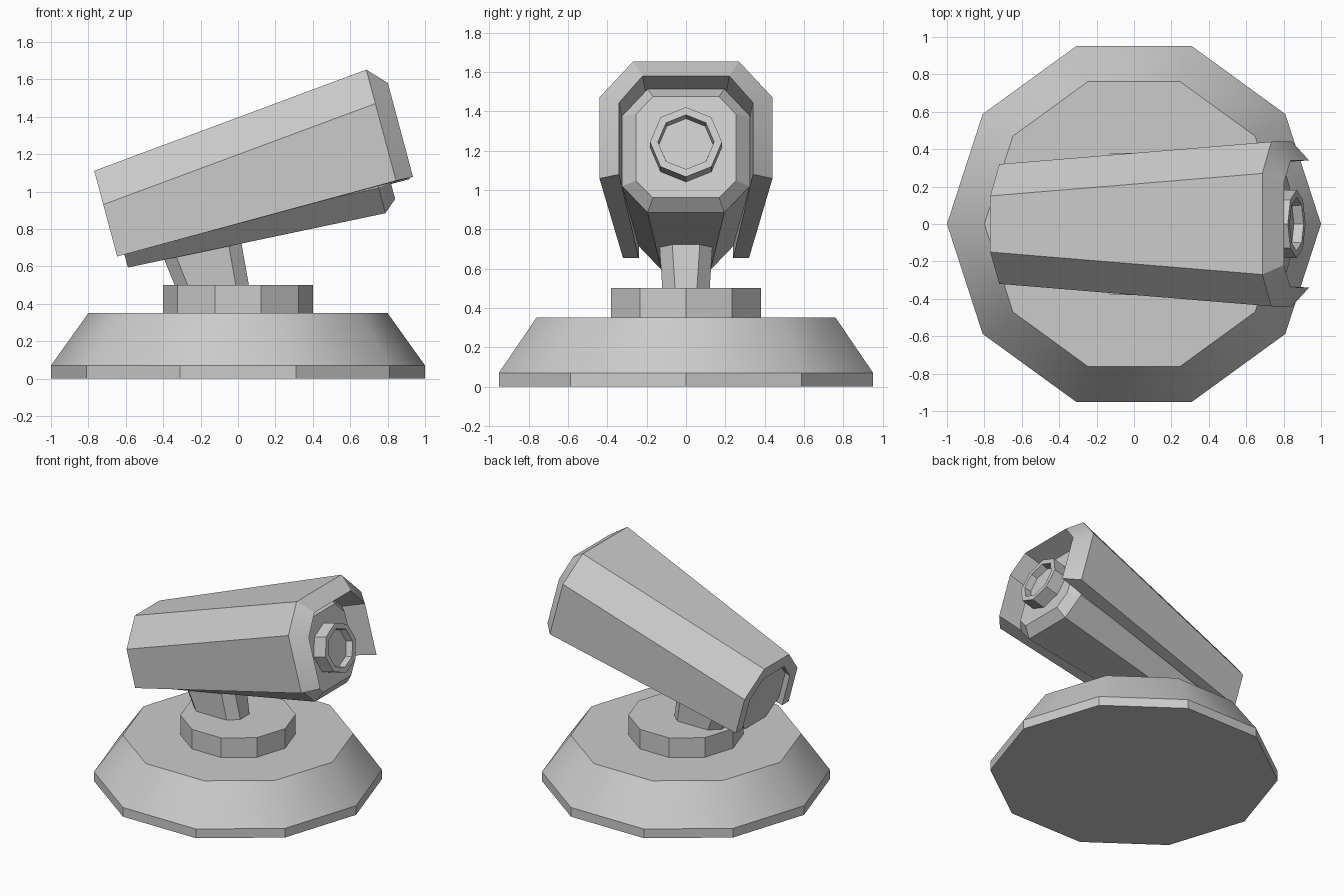
import bpy, bmesh, math
from mathutils import Vector

if "Cube" in bpy.data.objects:
    bpy.data.objects.remove(bpy.data.objects["Cube"])

TILT = math.radians(15)
C, S = math.cos(TILT), math.sin(TILT)


def tilted(u, y, v):
    """Camera coordinates (along axis, sideways, up) to world."""
    return Vector((u * C - v * S, y, u * S + v * C))


def loft(name, rings):
    """Skin closed rings of equal length and cap both ends."""
    bm = bmesh.new()
    rows = [[bm.verts.new(p) for p in ring] for ring in rings]
    n = len(rows[0])
    for a, b in zip(rows, rows[1:]):
        for i in range(n):
            j = (i + 1) % n
            bm.faces.new((a[i], a[j], b[j], b[i]))
    bm.faces.new(rows[0])
    bm.faces.new(rows[-1])
    bmesh.ops.recalc_face_normals(bm, faces=bm.faces)
    mesh = bpy.data.meshes.new(name)
    bm.to_mesh(mesh)
    bm.free()
    obj = bpy.data.objects.new(name, mesh)
    bpy.context.collection.objects.link(obj)
    bpy.ops.object.select_all(action='DESELECT')
    obj.select_set(True)
    bpy.context.view_layer.objects.active = obj
    bpy.ops.object.shade_smooth_by_angle(angle=math.radians(30))
    return obj


def polygon(n, r):
    return [(r * math.cos(2 * math.pi * i / n), r * math.sin(2 * math.pi * i / n))
            for i in range(n)]


def turned(name, profile, n=10):
    return loft(name, [[(x, y, z) for x, y in polygon(n, r)] for r, z in profile])


# Ten-sided base plate and collar
turned("base", [(1.0, 0), (1.0, 0.07), (0.8, 0.35)])
turned("collar", [(0.4, 0.34), (0.4, 0.5)])


# Leaning neck with chamfered corners
def chamfered(x0, x1, hw, cx, cy, z):
    half = [(x0, cy), (x0 + cx, hw), (x1 - cx, hw), (x1, cy)]
    return [(x, y, z) for x, y in half] + [(x, -y, z) for x, y in reversed(half)]


loft("neck", [chamfered(-0.335, 0.06, 0.12, 0.07, 0.055, 0.49),
              chamfered(-0.46, 0.005, 0.14, 0.07, 0.075, 0.8)])


# Camera body: tapered octagon with a chamfered front
def body_ring(u, hw, cy, bottom, low, high, top):
    half = [(cy, bottom), (hw, low), (hw, high), (cy, top)]
    pts = half + [(-y, v) for y, v in reversed(half)]
    return [tilted(u, y, v) for y, v in pts]


loft("camera_body", [body_ring(-0.415, 0.24, 0.125, 0.726, 0.85, 1.05, 1.178),
                     body_ring(0.99, 0.325, 0.195, 0.65, 0.79, 1.16, 1.30),
                     body_ring(1.06, 0.254, 0.168, 0.71, 0.80, 1.15, 1.242)])

# Sun hood: wall section swept over the top, bevelled to a sharp front lip
half_hood = [  # (half width, height) at outer rear, outer front, lip, inner rear
    [(0.32, 0.798), (0.44, 0.803), (0.34, 0.80), (0.24, 0.798)],
    [(0.32, 1.085), (0.44, 1.23), (0.34, 1.178), (0.24, 1.05)],
    [(0.15, 1.272), (0.27, 1.418), (0.22, 1.319), (0.125, 1.178)],
]
stations = (-0.455, 1.09, 1.183, -0.455)
rings = [[tilted(u, y, v) for u, (y, v) in zip(stations, row)] for row in half_hood]
mirror = [[Vector((p.x, -p.y, p.z)) for p in ring] for ring in reversed(rings)]
loft("sun_hood", rings + mirror)

# Octagonal lens ring with recessed glass
loft("lens", [[tilted(u, y, 0.976 + v) for y, v in polygon(8, r)]
              for r, u in [(0.183, 1.04), (0.183, 1.162), (0.143, 1.162), (0.137, 1.11)]])
